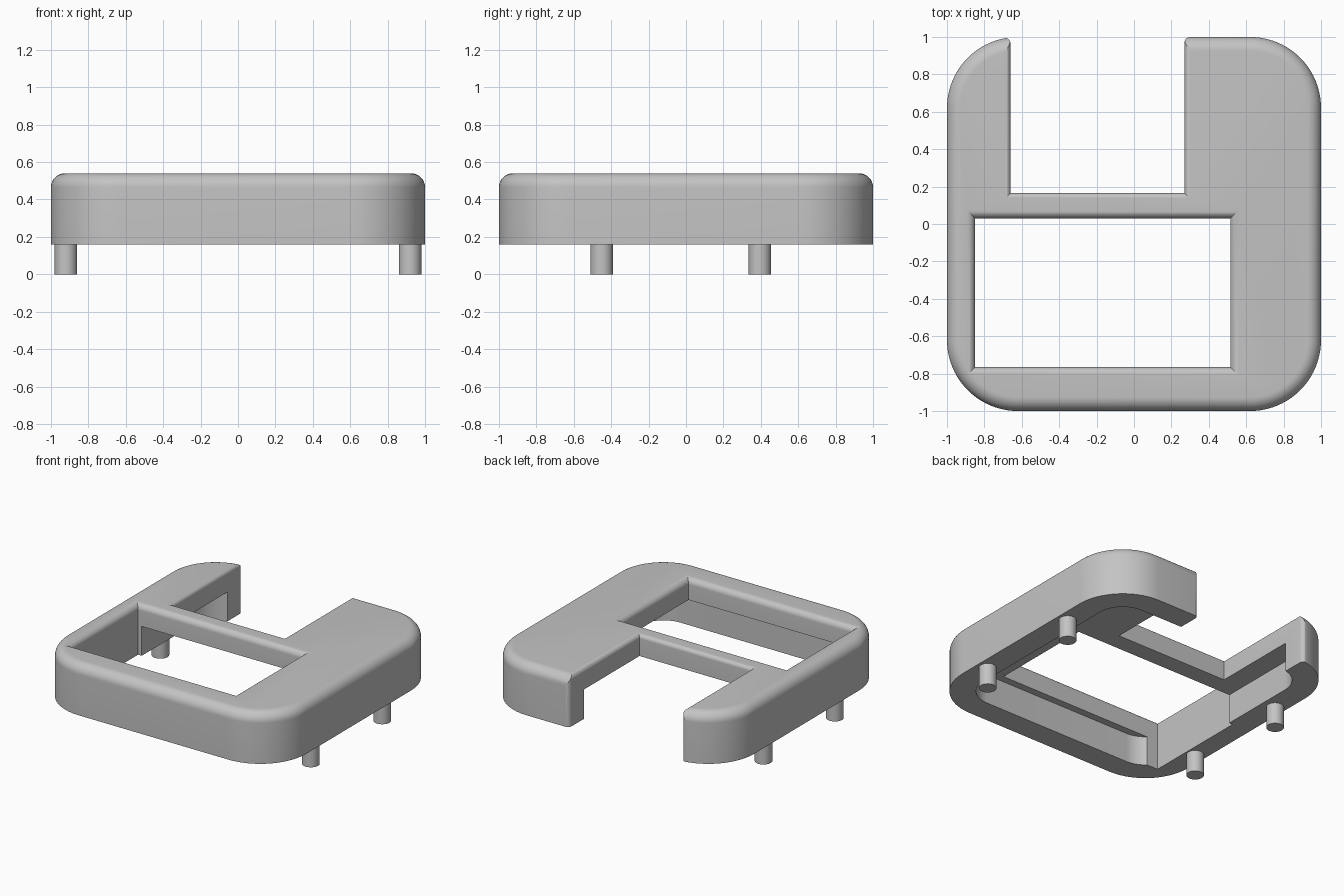
import bpy, bmesh
from math import sin, cos, pi, sqrt

cube = bpy.data.objects.get("Cube")
if cube:
    bpy.data.objects.remove(cube, do_unlink=True)

BOTTOM, TOP = 0.16, 0.54

grey = bpy.data.materials.new("light grey")
grey.use_nodes = True
colour = (0.55, 0.55, 0.55, 1)
grey.diffuse_color = colour
grey.node_tree.nodes["Principled BSDF"].inputs["Base Color"].default_value = colour


def loft(name, rings):
    """Solid skinned through rings of (x, y, z) points, capped at both ends."""
    bm = bmesh.new()
    loops = [[bm.verts.new(p) for p in ring] for ring in rings]
    n = len(loops[0])
    for low, high in zip(loops, loops[1:]):
        for i in range(n):
            j = (i + 1) % n
            bm.faces.new((low[i], low[j], high[j], high[i]))
    bm.faces.new(loops[0][::-1])
    bm.faces.new(loops[-1])
    bmesh.ops.recalc_face_normals(bm, faces=bm.faces)
    mesh = bpy.data.meshes.new(name)
    bm.to_mesh(mesh)
    bm.free()
    mesh.materials.append(grey)
    obj = bpy.data.objects.new(name, mesh)
    bpy.context.collection.objects.link(obj)
    return obj


def rounded_square(half, radius, z, steps=20):
    c = half - radius
    ring = []
    for k, (sx, sy) in enumerate(((1, 1), (-1, 1), (-1, -1), (1, -1))):
        for i in range(steps + 1):
            a = (k + i / steps) * pi / 2
            ring.append((sx * c + radius * cos(a), sy * c + radius * sin(a), z))
    return ring


def fillet(radius, steps=10):
    """Pairs of (sideways inset, height) for a quarter-round top edge."""
    for i in range(steps + 1):
        a = i / steps * pi / 2
        yield radius * (1 - cos(a)), TOP - radius + radius * sin(a)


def window_ring(d, z):
    x0, x1, y0, y1 = -0.85 - d, 0.515 + d, -0.765 - d, 0.03 + d
    return [(x0, y0, z), (x1, y0, z), (x1, y1, z), (x0, y1, z)]


def slot_ring(d, z):
    # the open end flares, which rounds the tips of both arms
    x0, x1, y0, r = -0.66 - d, 0.27 + d, 0.165 - d, 0.03
    arc = [(r * (1 - cos(i * pi / 12)), 0.97 + r * sin(i * pi / 12)) for i in range(7)]
    right = [(x1 + s, y, z) for s, y in arc] + [(x1 + r, 1.1, z)]
    left = [(x0 - s, y - 0.005, z) for s, y in arc] + [(x0 - r, 1.1, z)]
    return [(x0, y0, z), (x1, y0, z)] + right + left[::-1]


def flared_cutter(name, ring, radius):
    rings = [ring(0, 0.05)] + [ring(d, z) for d, z in fillet(radius)]
    rings.append(ring(radius, TOP + 0.1))
    return loft(name, rings)


# main body with a rounded top edge
body_rings = [rounded_square(1, 0.38, BOTTOM)]
body_rings += [rounded_square(1 - d, 0.38 - d, z) for d, z in fillet(0.075)]
frame = loft("frame", body_rings)

# hollow underside, window and open slot
cutters = [
    loft("underside_cutter", [rounded_square(0.82, 0.2, z) for z in (0.05, 0.38)]),
    flared_cutter("window_cutter", window_ring, 0.045),
    flared_cutter("slot_cutter", slot_ring, 0.03),
]
bpy.context.view_layer.objects.active = frame
for cutter in cutters:
    cutter.hide_render = True
    mod = frame.modifiers.new("cut", "BOOLEAN")
    mod.operation = "DIFFERENCE"
    mod.solver = "EXACT"
    mod.object = cutter
    bpy.ops.object.modifier_apply(modifier=mod.name)
    bpy.data.objects.remove(cutter, do_unlink=True)

# four round feet under the side rims
parts = [frame]
for side, x in (("left", 0.92), ("right", -0.92)):
    for end, y in (("front", -0.45), ("back", 0.395)):
        rings = [[(x + 0.06 * cos(i * pi / 16), y + 0.06 * sin(i * pi / 16), z)
                  for i in range(32)] for z in (0, BOTTOM + 0.01)]
        parts.append(loft(f"{end}_{side}_foot", rings))

# smooth curved faces, keep corners crisp
bpy.ops.object.select_all(action="DESELECT")
for part in parts:
    part.select_set(True)
bpy.ops.object.shade_smooth_by_angle(angle=pi / 6)
